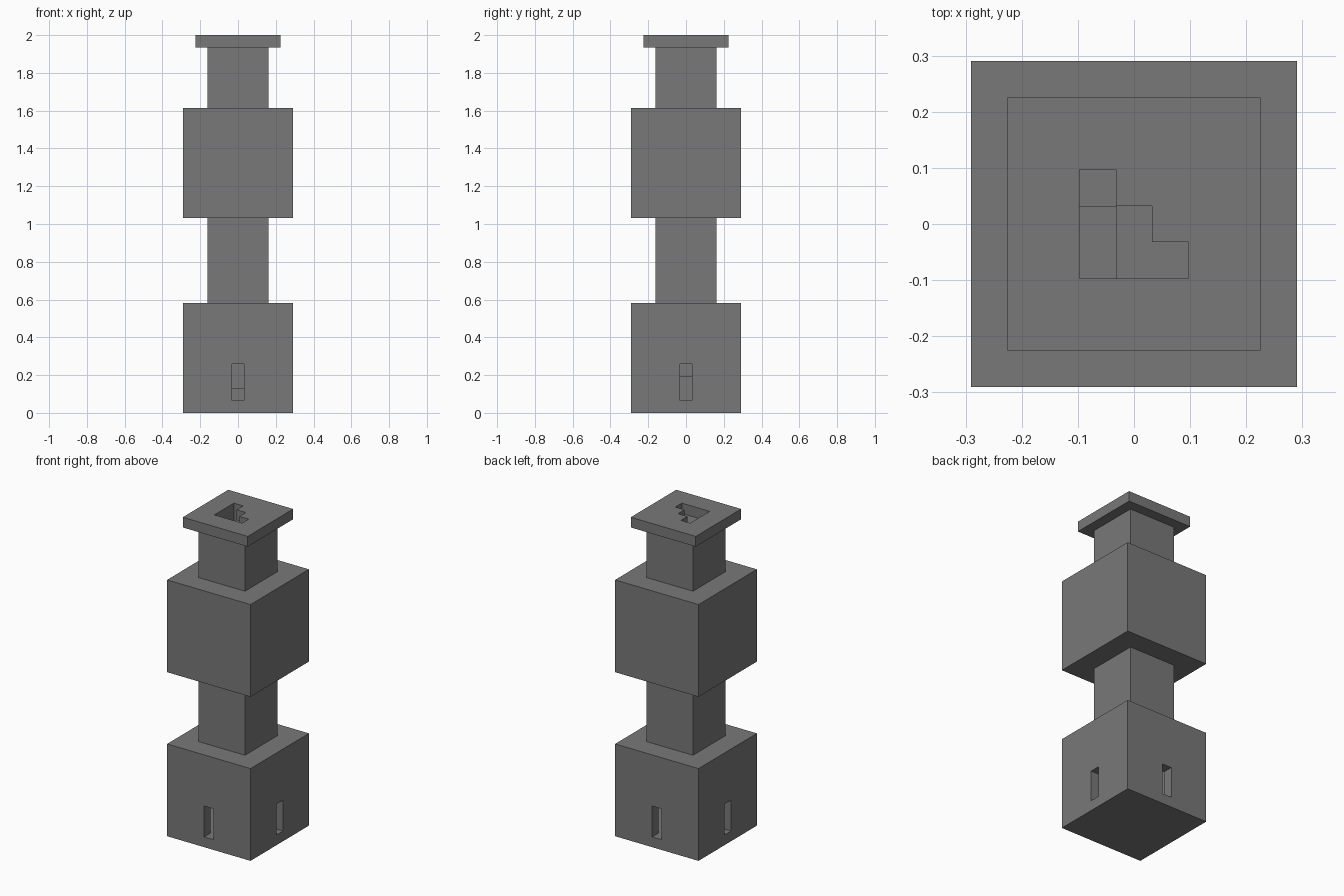
import bpy
import bmesh
from math import pi
from mathutils import Matrix, Vector

default = bpy.data.objects.get("Cube")
if default:
    bpy.data.objects.remove(default, do_unlink=True)

U = 2 / 31  # one block

stone = bpy.data.materials.new("grey_stone")
stone.use_nodes = True
colour = (0.19, 0.19, 0.19, 1)
stone.diffuse_color = colour
stone.node_tree.nodes["Principled BSDF"].inputs["Base Color"].default_value = colour


def finish(name, bm):
    bmesh.ops.recalc_face_normals(bm, faces=bm.faces)
    bmesh.ops.scale(bm, vec=(U, U, U), verts=bm.verts)
    mesh = bpy.data.meshes.new(name)
    bm.to_mesh(mesh)
    bm.free()
    mesh.materials.append(stone)
    obj = bpy.data.objects.new(name, mesh)
    bpy.context.collection.objects.link(obj)
    return obj


def stack(name, profile):
    """Square tower from (half width, height) pairs, capped at both ends."""
    bm = bmesh.new()
    rings = [[bm.verts.new((sx * h, sy * h, z))
              for sx, sy in ((-1, -1), (1, -1), (1, 1), (-1, 1))]
             for h, z in profile]
    for a, b in zip(rings, rings[1:]):
        for i in range(4):
            j = (i + 1) % 4
            bm.faces.new((a[i], a[j], b[j], b[i]))
    bm.faces.new(rings[0])
    bm.faces.new(rings[-1])
    return finish(name, bm)


def add_box(bm, low, high, turn=0):
    low, high = Vector(low), Vector(high)
    matrix = (Matrix.Rotation(turn * pi / 2, 4, "Z")
              @ Matrix.Translation((low + high) / 2)
              @ Matrix.Diagonal((*(high - low), 1)))
    bmesh.ops.create_cube(bm, size=1, matrix=matrix)


def box(name, low, high):
    bm = bmesh.new()
    add_box(bm, low, high)
    return finish(name, bm)


def cut(target, cutter):
    cutter.hide_render = True
    mod = target.modifiers.new("cut", "BOOLEAN")
    mod.operation = "DIFFERENCE"
    mod.solver = "EXACT"
    mod.object = cutter
    bpy.context.view_layer.objects.active = target
    bpy.ops.object.modifier_apply(modifier=mod.name)
    bpy.data.objects.remove(cutter, do_unlink=True)


# Tower walls: two rooms joined by narrow shafts, with a roof slab
walls = stack("tower_walls", [
    (4.5, 0), (4.5, 9), (2.5, 9), (2.5, 16), (4.5, 16),
    (4.5, 25), (2.5, 25), (2.5, 30), (3.5, 30), (3.5, 31)])

# Hollow rooms and stair shaft
cut(walls, stack("cavity", [
    (3.5, 1), (3.5, 8), (1.5, 8), (1.5, 17),
    (3.5, 17), (3.5, 24), (1.5, 24), (1.5, 30)]))

# A doorway in each of the four sides
cut(walls, box("door_cutter_x", (-5, -0.5, 1), (5, 0.5, 4)))
cut(walls, box("door_cutter_y", (-0.5, -5, 1), (0.5, 5, 4)))

# Stepped opening in the roof
bm = bmesh.new()
outline = [(-1.5, -1.5), (1.5, -1.5), (1.5, -0.5), (0.5, -0.5),
           (0.5, 0.5), (-0.5, 0.5), (-0.5, 1.5), (-1.5, 1.5)]
face = bm.faces.new([bm.verts.new((x, y, 29.5)) for x, y in outline])
side = bmesh.ops.extrude_face_region(bm, geom=[face], use_keep_orig=True)
bmesh.ops.translate(bm, vec=(0, 0, 2.5),
                    verts=[v for v in side["geom"] if isinstance(v, bmesh.types.BMVert)])
cut(walls, finish("roof_cutter", bm))

# Central column and the square spiral stair around it
box("stair_column", (-0.5, -0.5, 1), (0.5, 0.5, 30))
bm = bmesh.new()
for n in range(29):
    add_box(bm, (-0.5, -1.5, max(1, n)), (1.5, -0.5, n + 2), turn=n % 4)
finish("spiral_stairs", bm)
